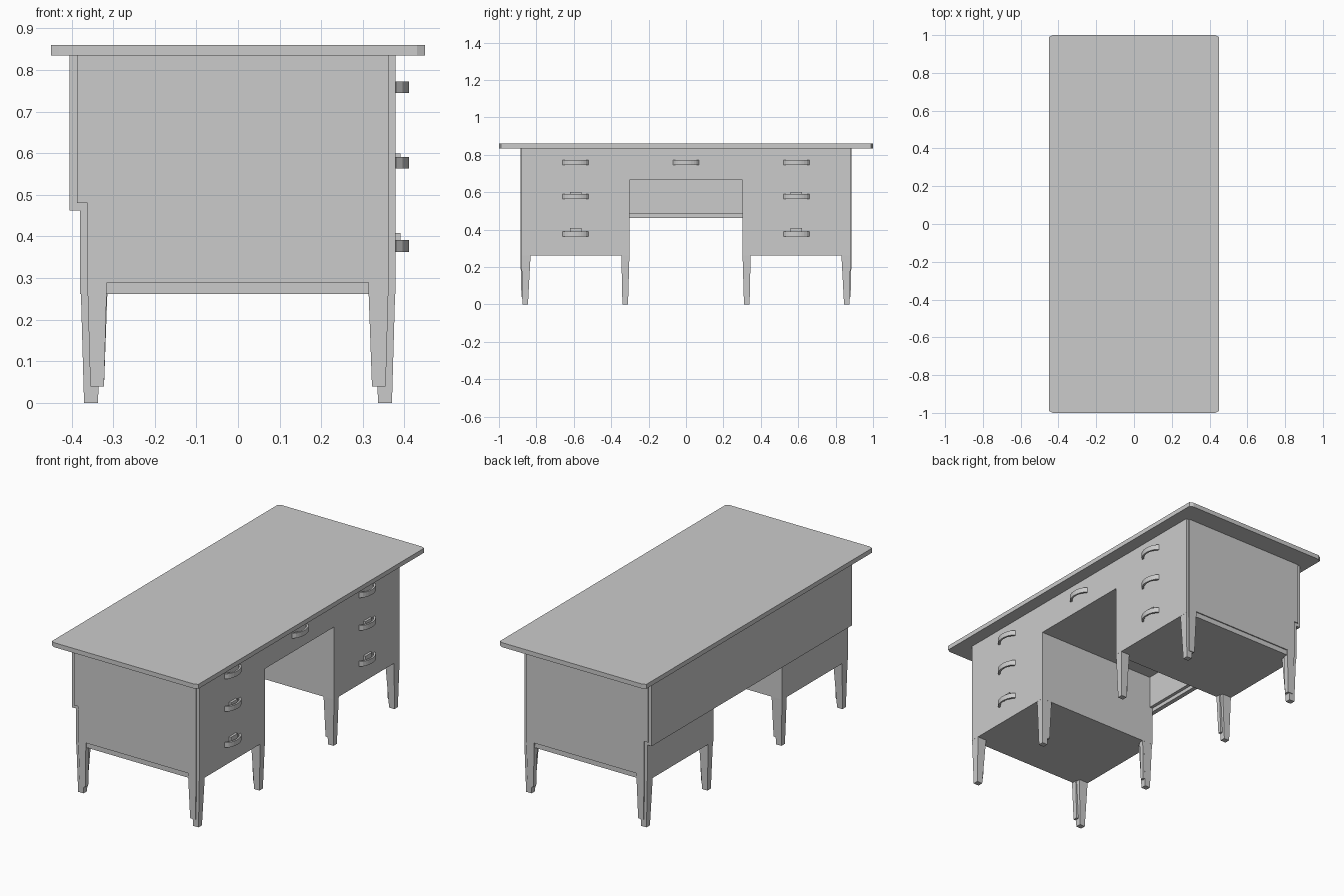
import bpy, bmesh, math

if "Cube" in bpy.data.objects:
    bpy.data.objects.remove(bpy.data.objects["Cube"])


def make(name, bm):
    bmesh.ops.recalc_face_normals(bm, faces=bm.faces)
    me = bpy.data.meshes.new(name)
    bm.to_mesh(me)
    bm.free()
    ob = bpy.data.objects.new(name, me)
    bpy.context.collection.objects.link(ob)
    return ob


def loft(name, lower, upper):
    """Solid between two matching rings of 3D points."""
    bm = bmesh.new()
    a = [bm.verts.new(p) for p in lower]
    b = [bm.verts.new(p) for p in upper]
    bm.faces.new(a)
    bm.faces.new(b)
    n = len(a)
    for i in range(n):
        j = (i + 1) % n
        bm.faces.new((a[i], a[j], b[j], b[i]))
    return make(name, bm)


def rect(x, y, z):
    return [(x[0], y[0], z), (x[1], y[0], z), (x[1], y[1], z), (x[0], y[1], z)]


def box(name, x, y, z):
    return loft(name, rect(x, y, z[0]), rect(x, y, z[1]))


def taper(name, sx, sy, x0, y0, z0, x1, y1, z1):
    """Tapered leg, mirrored by the signs sx and sy."""
    f = lambda r, s: [v * s for v in r]
    return loft(name, rect(f(x0, sx), f(y0, sy), z0), rect(f(x1, sx), f(y1, sy), z1))


# Table top with clipped corners
tx, ty, cx, cy = 0.45, 1.0, 0.02, 0.01
outline = [(-tx, -ty + cy), (-tx + cx, -ty), (tx - cx, -ty), (tx, -ty + cy),
           (tx, ty - cy), (tx - cx, ty), (-tx + cx, ty), (-tx, ty - cy)]
loft("table_top", [(x, y, 0.835) for x, y in outline], [(x, y, 0.86) for x, y in outline])

# Side panel outline (x, z), including the two panel legs
side = [(-0.387, 0.835), (-0.387, 0.48), (-0.362, 0.48), (-0.362, 0.29), (-0.355, 0.04),
        (-0.322, 0.04), (-0.315, 0.29), (0.313, 0.29), (0.322, 0.04), (0.355, 0.04),
        (0.362, 0.29), (0.362, 0.835)]

for s, label in ((-1, "left"), (1, "right")):
    # Drawer pedestal
    box(label + "_pedestal", (-0.38, 0.378), sorted((s * 0.302, s * 0.88)), (0.262, 0.835))
    # Raised outer panel, leaning in slightly at the feet
    edge = lambda z: s * (0.88 if z < 0.1 else 0.886)
    loft(label + "_side_panel", [(x, s * 0.855, z) for x, z in side],
         [(x, edge(z), z) for x, z in side])
    # Corner legs, each with a shorter leg strip beside it
    for d, end in ((-1, "back"), (1, "front")):
        taper(f"{label}_{end}_outer_leg", d, s, (0.337, 0.37), (0.845, 0.875), 0,
              (0.321, 0.378), (0.83, 0.88), 0.28)
        taper(f"{label}_{end}_inner_leg", d, s, (0.337, 0.37), (0.31, 0.34), 0,
              (0.321, 0.378), (0.302, 0.346), 0.28)
        taper(f"{label}_{end}_inner_leg_strip", d, s, (0.322, 0.355), (0.309, 0.328), 0.04,
              (0.313, 0.362), (0.302, 0.328), 0.29)

# Centre drawer and back panels
box("centre_drawer", (-0.38, 0.378), (-0.303, 0.303), (0.665, 0.835))
box("back_panel", (-0.405, -0.38), (-0.88, 0.88), (0.462, 0.835))
box("inner_back_panel", (-0.382, -0.362), (-0.303, 0.303), (0.483, 0.835))


def handle(name, y, z, tab):
    """Bowed pull, optionally with a small tab above it."""
    n = 10
    outer, inner = [], []
    for i in range(n + 1):
        t = i / n
        bow = math.sin(math.pi * t) ** 0.6
        outer.append((0.380 + 0.031 * bow, y - 0.07 + 0.14 * t))
        inner.append((0.374 + 0.027 * bow, y - 0.06 + 0.12 * t))
    ring = outer + inner[::-1]
    loft(name, [(px, py, z - 0.015) for px, py in ring],
         [(px, py, z + 0.013) for px, py in ring])
    if tab:
        box(name + "_tab", (0.374, 0.391), (y - 0.03, y + 0.03), (z + 0.005, z + tab))


# Drawer pulls
handle("centre_drawer_handle", 0, 0.76, 0)
for s, label in ((-1, "left"), (1, "right")):
    for i, (z, tab) in enumerate(((0.76, 0), (0.578, 0.022), (0.378, 0.03))):
        handle(f"{label}_drawer_handle_{i + 1}", s * 0.59, z, tab)
